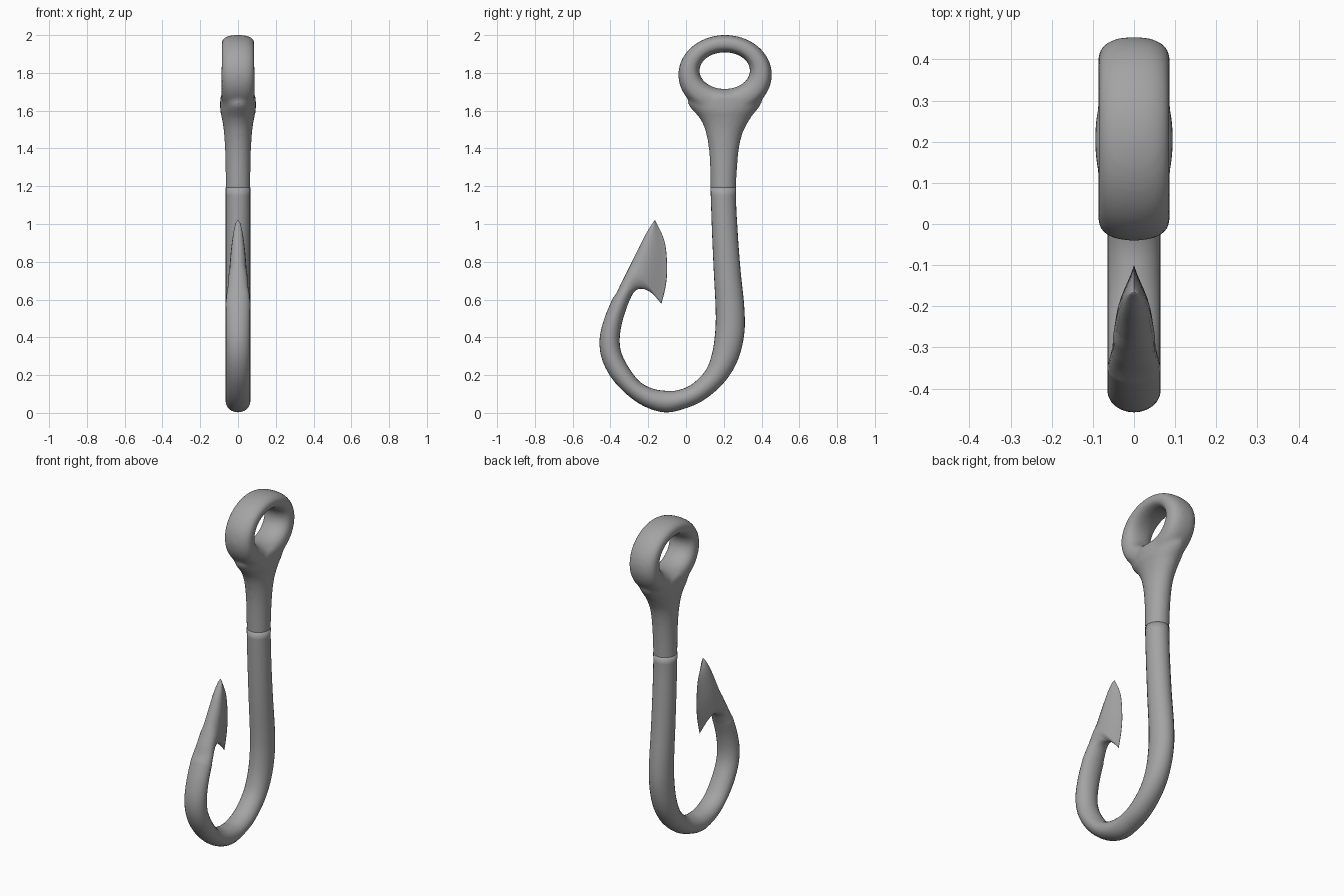
import bpy, bmesh, math

if "Cube" in bpy.data.objects:
    bpy.data.objects.remove(bpy.data.objects["Cube"])

SIDES = 24
steel = bpy.data.materials.new("dark_steel")
steel.diffuse_color = (.37, .37, .37, 1)
steel.use_nodes = True
steel.node_tree.nodes["Principled BSDF"].inputs["Base Color"].default_value = steel.diffuse_color


def spline(points, steps):
    """Catmull-Rom subdivision of point tuples."""
    out, n = [], len(points)
    for i in range(n - 1):
        p0, p1 = points[max(i - 1, 0)], points[i]
        p2, p3 = points[i + 1], points[min(i + 2, n - 1)]
        for k in range(steps):
            t = k / steps
            out.append([(2 * b + (c - a) * t + (2 * a - 5 * b + 4 * c - d) * t * t
                         + (3 * b - a - 3 * c + d) * t ** 3) / 2
                        for a, b, c, d in zip(p0, p1, p2, p3)])
    return out + [list(points[-1])]


def skin(bm, stations, power=2, closed=False):
    """Skin sections given as outer y, z, inner y, z, half thickness, blade sharpness."""
    rings = []
    for oy, oz, iy, iz, h, s in stations:
        ring = []
        for j in range(SIDES):
            a = 2 * math.pi * j / SIDES
            c, d = [math.copysign(abs(v) ** (2 / power), v) for v in (math.cos(a), math.sin(a))]
            t = (1 - c) / 2
            ring.append(bm.verts.new((h * (1 + .5 * s * s) * d * (1 - s * t),
                                      oy + (iy - oy) * t, oz + (iz - oz) * t)))
        rings.append(ring)
    pairs = list(zip(rings, rings[1:]))
    if closed:
        pairs.append((rings[-1], rings[0]))
    else:
        bm.faces.new(rings[0])
        bm.faces.new(rings[-1])
    for r, q in pairs:
        for j in range(SIDES):
            k = (j + 1) % SIDES
            bm.faces.new((r[j], r[k], q[k], q[j]))


def finish(name, bm):
    bmesh.ops.recalc_face_normals(bm, faces=bm.faces)
    mesh = bpy.data.meshes.new(name)
    bm.to_mesh(mesh)
    bm.free()
    mesh.materials.append(steel)
    mesh.shade_smooth()
    obj = bpy.data.objects.new(name, mesh)
    bpy.context.collection.objects.link(obj)
    return obj


# Neck, shank and bend: centre line y, z and half width
path = spline([
    (.205, 1.69, .13), (.205, 1.645, .197), (.205, 1.56, .135), (.202, 1.48, .097),
    (.2, 1.36, .076), (.198, 1.15, .067), (.206, .95, .068), (.218, .75, .071),
    (.233, .55, .076), (.231, .42, .077), (.205, .295, .07), (.15, .19, .058),
    (.06, .108, .052), (-.03, .07, .052), (-.11, .06, .057), (-.195, .08, .052),
    (-.275, .128, .048), (-.347, .21, .053), (-.393, .3, .054), (-.404, .39, .053),
    (-.385, .49, .048), (-.348, .59, .043)], 5)
sections = []
for i, (y, z, r) in enumerate(path):
    a, b = path[max(i - 1, 0)], path[min(i + 1, len(path) - 1)]
    dy, dz = b[0] - a[0], b[1] - a[1]
    length = math.hypot(dy, dz)
    ny, nz = -dz / length * r, dy / length * r
    h = .065 + .03 * min(1, max(0, (r - .066) / .1)) * (z > 1.1)
    sections.append((y + ny, z + nz, y - ny, z - nz, h, 0))
neck, body = sections[:27], sections[24:]

# Barbed point: sections fan out so the inner blade edge sweeps down to the barb
barb = (-.285, .803, -.13, .578)
rise = spline([body[-1][:4], (-.365, .64, -.275, .64),
               (-.342, .69, -.235, .657), (-.315, .742, -.185, .637), barb], 5)
blade = spline([barb, (-.268, .838, -.106, .68), (-.25, .873, -.1, .78),
                (-.214, .945, -.114, .91), (-.166, 1.02, -.164, 1.02)], 5)
for oy, oz, iy, iz in rise[1:] + blade[1:]:
    thick = min(.065, .064 * math.sqrt(max(0, 1.0205 - oz) / .38))
    sharp = min(.95, max(0, (oz - .6) / .16))
    body.append((oy, oz, iy, iz, thick, sharp))
bm = bmesh.new()
skin(bm, body)
finish("hook_body", bm)

# Eye ring with an oval hole, fused into the flared neck
bm = bmesh.new()
skin(bm, neck)
eye = []
for i in range(48):
    a = 2 * math.pi * i / 48
    c, s = math.cos(a), math.sin(a)
    eye.append((.207 + .248 * c, 1.79 + .211 * s, .205 + .134 * c, 1.812 + .097 * s, .088, 0))
skin(bm, eye, power=2.4, closed=True)
ring = finish("eye_and_neck", bm)
fuse = ring.modifiers.new("fuse", 'REMESH')
fuse.mode = 'VOXEL'
fuse.voxel_size = .01
fuse.use_smooth_shade = True
blend = ring.modifiers.new("blend", 'SMOOTH')
blend.factor = .5
blend.iterations = 12
